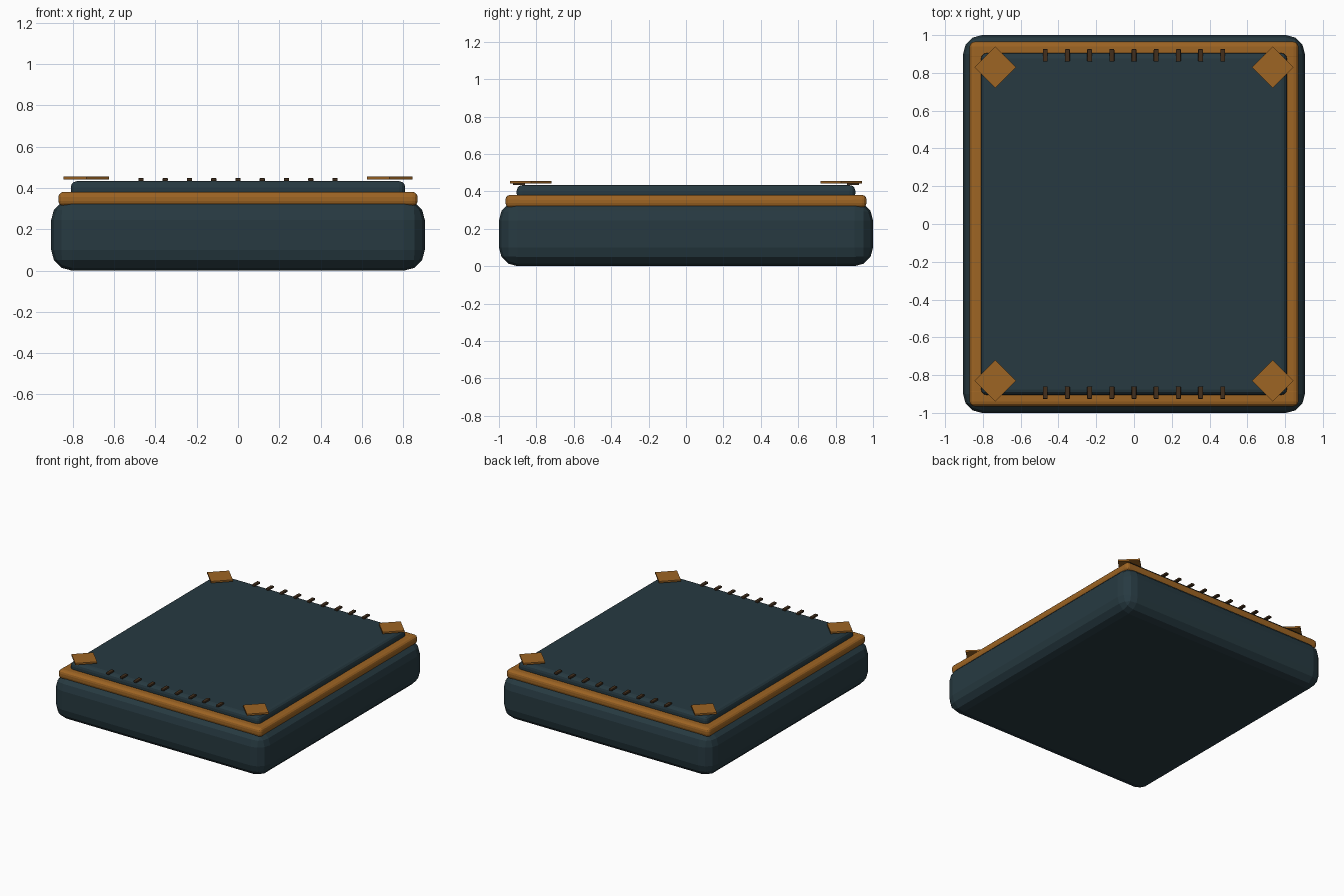
import bpy
import math

if "Cube" in bpy.data.objects:
    bpy.data.objects.remove(bpy.data.objects["Cube"])


def material(name, rgb):
    m = bpy.data.materials.new(name)
    m.diffuse_color = (*rgb, 1.0)
    m.use_nodes = True
    m.node_tree.nodes["Principled BSDF"].inputs["Base Color"].default_value = m.diffuse_color
    return m


TEAL = material("dark teal", (0.020, 0.042, 0.053))
AMBER = material("amber trim", (0.340, 0.128, 0.017))
BROWN = material("dark brown thread", (0.055, 0.028, 0.012))


def box(name, lo, hi, mat, bevel=0.0, segments=3, turn=0.0):
    """Box between two corners, with optional rounded edges and a turn about z."""
    size = [h - l for l, h in zip(lo, hi)]
    centre = [(h + l) / 2 for l, h in zip(lo, hi)]
    bpy.ops.mesh.primitive_cube_add(size=1, location=centre, rotation=(0, 0, turn))
    ob = bpy.context.object
    ob.name = name
    ob.scale = size
    bpy.ops.object.transform_apply(location=False, rotation=False, scale=True)
    ob.data.materials.append(mat)
    if bevel:
        mod = ob.modifiers.new("rounded edges", 'BEVEL')
        mod.width = bevel
        mod.segments = segments
        bpy.ops.object.modifier_apply(modifier=mod.name)
    return ob


# Cushioned body and raised top panel
box("body", (-0.905, -1.0, 0.0), (0.905, 1.0, 0.345), TEAL, 0.10, 3)
box("top_panel", (-0.81, -0.905, 0.355), (0.81, 0.905, 0.433), TEAL, 0.03, 3)

# Trim rails around the edge
for s, side in ((-1, "front"), (1, "back")):
    y = sorted((s * 0.965, s * 0.865))
    box(side + "_trim", (-0.87, y[0], 0.312), (0.87, y[1], 0.381), AMBER, 0.025, 3)
for s, side in ((-1, "left"), (1, "right")):
    x = sorted((s * 0.87, s * 0.77))
    box(side + "_trim", (x[0], -0.963, 0.313), (x[1], 0.963, 0.380), AMBER, 0.025, 3)

# Diamond corner plates, just above the panel
h = 0.11 / math.sqrt(2)
for sx in (-1, 1):
    for sy in (-1, 1):
        cx, cy = sx * 0.735, sy * 0.83
        box("corner_plate", (cx - h, cy - h, 0.442), (cx + h, cy + h, 0.455),
            AMBER, turn=math.pi / 4)

# Stitches along the front and back edges
for sy in (-1, 1):
    for i in range(-4, 5):
        cx, cy = i * 0.1175, sy * 0.893
        box("stitch", (cx - 0.013, cy - 0.033, 0.433), (cx + 0.013, cy + 0.033, 0.448),
            BROWN, 0.004, 2)
